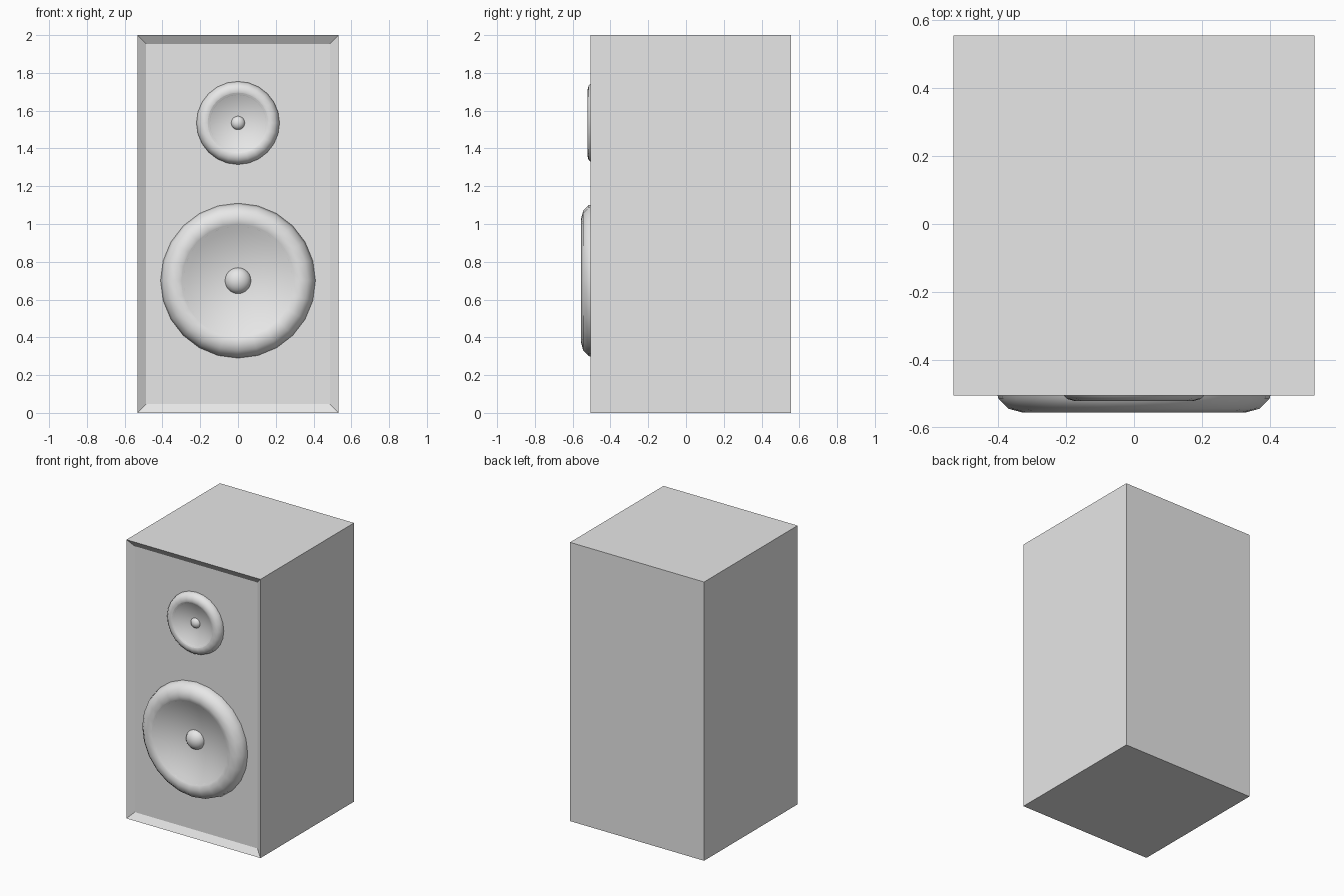
import bpy, bmesh, math
from mathutils import Matrix, Vector

cube = bpy.data.objects.get("Cube")
if cube:
    bpy.data.objects.remove(cube, do_unlink=True)

grey = bpy.data.materials.new("light_grey")
grey.use_nodes = True
grey.diffuse_color = (0.8, 0.8, 0.8, 1)
grey.node_tree.nodes["Principled BSDF"].inputs["Base Color"].default_value = (0.8, 0.8, 0.8, 1)

PANEL_Y = -0.475


def finish(bm, name, location=(0, 0, 0), smooth=False):
    mesh = bpy.data.meshes.new(name)
    bm.to_mesh(mesh)
    bm.free()
    mesh.materials.append(grey)
    mesh.polygons.foreach_set("use_smooth", [smooth] * len(mesh.polygons))
    obj = bpy.data.objects.new(name, mesh)
    obj.location = location
    bpy.context.collection.objects.link(obj)
    return obj


def lathe(name, profile, z, segments=24):
    """Turn a (radius, y) profile about the front-to-back axis."""
    bm = bmesh.new()
    verts = [bm.verts.new((r, y, 0)) for r, y in profile]
    edges = [bm.edges.new(pair) for pair in zip(verts, verts[1:])]
    bmesh.ops.spin(bm, geom=verts + edges, cent=(0, 0, 0), axis=(0, 1, 0),
                   angle=math.tau, steps=segments)
    bmesh.ops.remove_doubles(bm, verts=bm.verts, dist=0.0001)
    bmesh.ops.recalc_face_normals(bm, faces=bm.faces)
    # Open dishes must face forwards
    if any(e.is_boundary for e in bm.edges) and sum(f.normal.y for f in bm.faces) > 0:
        bmesh.ops.reverse_faces(bm, faces=bm.faces)
    return finish(bm, name, (0, PANEL_Y, z), True)


def arc(cx, cy, rx, ry, start, end, steps):
    angles = [math.radians(start + (end - start) * i / steps) for i in range(steps + 1)]
    return [(cx + rx * math.cos(a), cy + ry * math.sin(a)) for a in angles]


def driver(name, z, major, minor, cone_radius, dome_radius):
    # Rounded surround, half sunk into the front panel
    lathe(name + "_surround", arc(major, 0, minor, minor, 0, 360, 12), z)
    # Shallow concave cone meeting the surround
    rim = math.sqrt(minor ** 2 - (major - cone_radius) ** 2)
    floor = -0.004
    dish = [(cone_radius * t, floor - (rim + floor) * t ** 2)
            for t in (i / 8 for i in range(9))]
    lathe(name + "_cone", dish, z, 32)
    # Central dust cap
    lathe(name + "_dust_cap", arc(0, 0, dome_radius, -dome_radius * 0.8, 0, 90, 6), z)


# Cabinet with a recessed front panel
bm = bmesh.new()
bmesh.ops.create_cube(bm, size=1, matrix=Matrix.Translation((0, 0.025, 1))
                      @ Matrix.Diagonal((1.064, 1.06, 2, 1)))
bm.faces.ensure_lookup_table()
front = min(bm.faces, key=lambda f: f.calc_center_median().y)
bmesh.ops.inset_region(bm, faces=[front], thickness=0.065, depth=0)
bmesh.ops.translate(bm, verts=front.verts, vec=Vector((0, 0.03, 0)))
finish(bm, "cabinet")

driver("woofer", 0.7, 0.33, 0.08, 0.3, 0.07)
driver("tweeter", 1.535, 0.173, 0.047, 0.16, 0.037)
